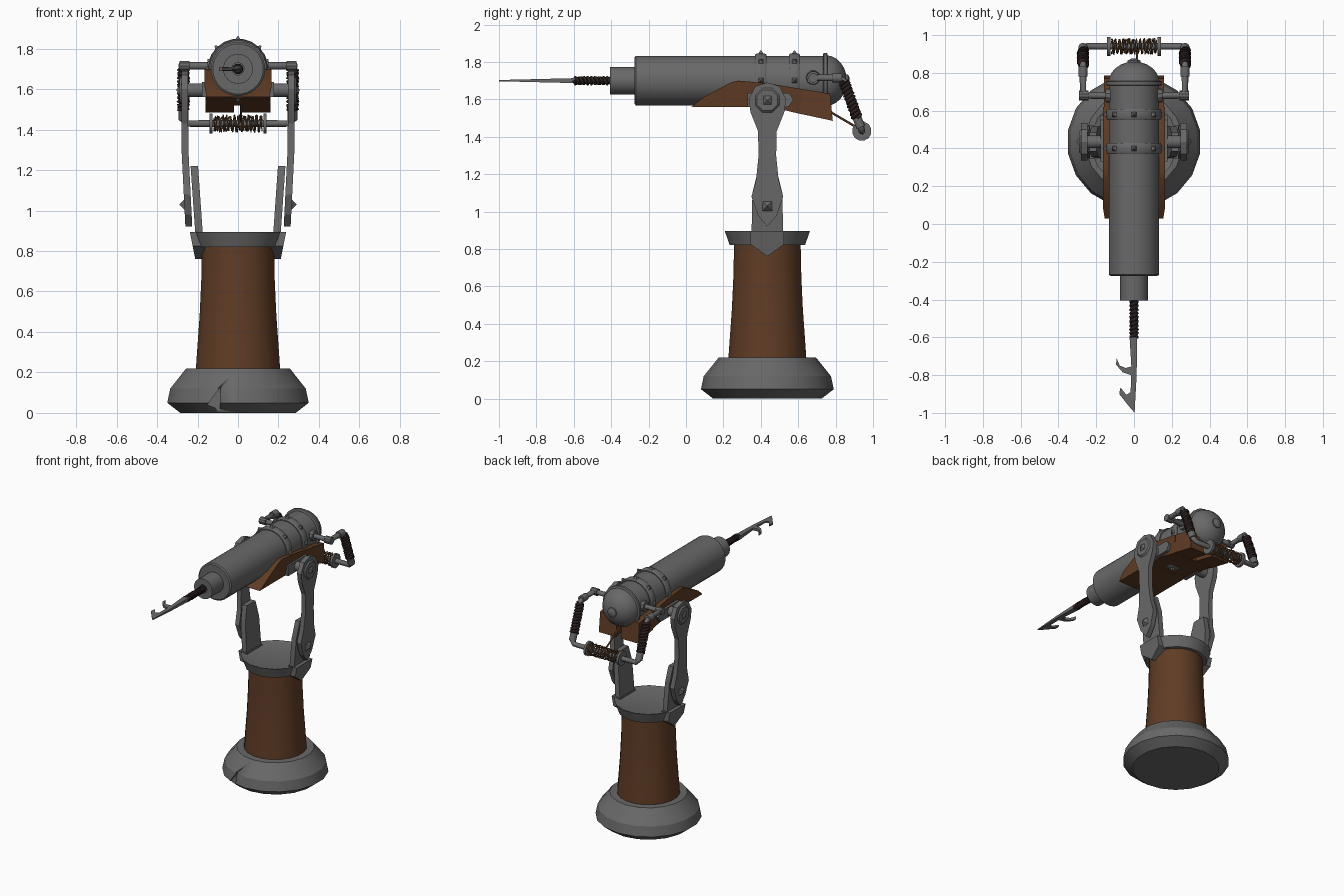
import bpy, bmesh, math, random
from mathutils import Vector, Matrix

if "Cube" in bpy.data.objects:
    bpy.data.objects.remove(bpy.data.objects["Cube"])
random.seed(4)
CY, AXIS_Z = 0.435, 1.70      # pedestal centre in y, barrel axis height


def material(name, rgb):
    m = bpy.data.materials.new(name)
    m.use_nodes = True
    m.diffuse_color = (*rgb, 1)
    m.node_tree.nodes["Principled BSDF"].inputs["Base Color"].default_value = (*rgb, 1)
    return m


METAL = material("grey metal", (0.14, 0.14, 0.14))
WOOD = material("brown wood", (0.115, 0.045, 0.018))
ROPE = material("dark rope", (0.025, 0.014, 0.014))
CORD = material("tan cord", (0.16, 0.075, 0.035))


def finish(name, bm, mat, angle=35):
    bmesh.ops.recalc_face_normals(bm, faces=bm.faces)
    me = bpy.data.meshes.new(name)
    bm.to_mesh(me)
    bm.free()
    ob = bpy.data.objects.new(name, me)
    bpy.context.collection.objects.link(ob)
    me.materials.append(mat)
    bpy.ops.object.select_all(action='DESELECT')
    bpy.context.view_layer.objects.active = ob
    ob.select_set(True)
    bpy.ops.object.shade_smooth_by_angle(angle=math.radians(angle))
    return ob


def lathe(name, profile, origin, axis, mat, sides=24, angle=35):
    """Closed solid of revolution from (radius, distance along axis) pairs."""
    bm = bmesh.new()
    rot = Vector((0, 0, 1)).rotation_difference(Vector(axis)).to_matrix().to_4x4()
    rings = [[bm.verts.new((r * math.cos(a), r * math.sin(a), h))
              for a in (math.tau * (i + 0.5) / sides for i in range(sides))]
             for r, h in profile]
    for lo, hi in zip(rings, rings[1:]):
        for i in range(sides):
            j = (i + 1) % sides
            bm.faces.new((lo[i], lo[j], hi[j], hi[i]))
    bm.faces.new(rings[0])
    bm.faces.new(rings[-1])
    bm.transform(Matrix.Translation(origin) @ rot)
    return finish(name, bm, mat, angle)


def rod(name, a, b, r, mat=METAL, sides=12):
    a, b = Vector(a), Vector(b)
    return lathe(name, [(r, 0), (r, (b - a).length)], a, (b - a).normalized(), mat, sides)


def slab(name, outline, place, low, high, mat):
    """Extrude a flat outline; place(u, v, t) gives the 3D point."""
    bm = bmesh.new()
    a, b = [[bm.verts.new(place(u, v, t)) for u, v in outline] for t in (low, high)]
    bm.faces.new(a)
    bm.faces.new(b)
    for i in range(len(a)):
        j = (i + 1) % len(a)
        bm.faces.new((a[i], a[j], b[j], b[i]))
    return finish(name, bm, mat, 20)


def wire(name, points, r, mat, res=1):
    cu = bpy.data.curves.new(name, 'CURVE')
    cu.dimensions, cu.bevel_depth, cu.bevel_resolution = '3D', r, res
    cu.use_fill_caps = True
    sp = cu.splines.new('POLY')
    sp.points.add(len(points) - 1)
    for p, co in zip(sp.points, points):
        p.co = (*co, 1)
    ob = bpy.data.objects.new(name, cu)
    bpy.context.collection.objects.link(ob)
    cu.materials.append(mat)
    bpy.ops.object.select_all(action='DESELECT')
    bpy.context.view_layer.objects.active = ob
    ob.select_set(True)
    bpy.ops.object.convert(target='MESH')
    return ob


def coil(name, a, b, r, turns, thick, mat, phase=0.0, wobble=0.0):
    a, b = Vector(a), Vector(b)
    rot = Vector((0, 0, 1)).rotation_difference(b - a).to_matrix()
    n, pts = int(abs(turns) * 10), []
    for i in range(n + 1):
        t = phase + math.tau * turns * i / n
        q = r + random.uniform(-wobble, wobble)
        pts.append(a.lerp(b, i / n) + rot @ Vector((q * math.cos(t), q * math.sin(t), 0)))
    return wire(name, pts, thick, mat, 0)


def rope(name, a, b, r):
    rod(name, a, b, r * 0.8, ROPE, 10)
    for k in range(2):
        coil(name + "_strand", a, b, r * 0.75, 5, r * 0.4, ROPE, k * math.pi)


# Pedestal: chipped foot, wooden column, flared collar
foot = lathe("foot", [(0.29, 0), (0.355, 0.05), (0.34, 0.12), (0.26, 0.22)],
             (0, CY, 0), (0, 0, 1), METAL, 18, 25)
chip = slab("chip_cutter", [(-0.16, 0.03), (-0.09, 0.02), (-0.085, 0.13)],
            lambda x, z, y: (x, y, z), 0, 0.135, METAL)
cut = foot.modifiers.new("chip", 'BOOLEAN')
cut.object = chip
bpy.context.view_layer.objects.active = foot
bpy.ops.object.modifier_apply(modifier="chip")
bpy.data.objects.remove(chip)
lathe("column", [(0.212, 0.2), (0.205, 0.3), (0.192, 0.48), (0.184, 0.65), (0.18, 0.83)],
      (0, CY, 0), (0, 0, 1), WOOD, 20)
lathe("collar", [(0.205, 0.82), (0.232, 0.895), (0.2, 0.885)], (0, CY, 0), (0, 0, 1), METAL, 16, 25)

# Fork on both sides: collar tab, lower arm, upper arm, pivot and bolts
TAB = [(-0.09, 0.825), (0, 0.76), (0.09, 0.825), (0.09, 0.895), (-0.09, 0.895)]
LOWER = [(-0.085, 0.86), (0.085, 0.86), (0.08, 1.1), (0.05, 1.22), (-0.05, 1.22), (-0.08, 1.1)]
HALF = [(0.05, 0.98), (0.085, 1.08), (0.06, 1.17), (0.047, 1.3), (0.05, 1.43), (0.09, 1.53),
        (0.1, 1.6), (0.065, 1.67)]
UPPER = [(0, 0.92)] + HALF + [(0, 1.69)] + [(-y, z) for y, z in reversed(HALF)]
for s, side in ((1, "left"), (-1, "right")):
    slab(side + "_collar_tab", TAB,
         lambda y, z, t: (s * (t + 0.2 * (z - 0.89)), CY + y, z), 0.17, 0.237, METAL)
    slab(side + "_lower_arm", LOWER,
         lambda y, z, t: (s * (t + 0.07 * (z - 0.9)), CY + y, z), 0.175, 0.212, METAL)
    slab(side + "_upper_arm", UPPER,
         lambda y, z, t: (s * (t + 0.02 * min(1, (z - 0.92) / 0.4)), CY + y, z),
         0.226, 0.26, METAL)
    lathe(side + "_elbow_bolt", [(0.05, 0), (0.002, 0.035)], (s * 0.255, CY, 1.03),
          (s, 0, 0), METAL, 4)
    rod(side + "_pivot_pin", (s * 0.14, CY, 1.595), (s * 0.26, CY, 1.595), 0.035)
    lathe(side + "_pivot_disc", [(0.075, 0), (0.06, 0.015)], (s * 0.275, CY, 1.595),
          (s, 0, 0), METAL, 8)
    lathe(side + "_pivot_bolt", [(0.04, 0), (0.002, 0.02)], (s * 0.285, CY, 1.595),
          (s, 0, 0), METAL, 4)
    slab(side + "_cradle_plate",
         [(0.33, 1.56), (0.55, 1.56), (0.575, 1.6), (0.55, 1.635), (0.33, 1.635)],
         lambda y, z, t: (s * t, y, z), 0.15, 0.178, METAL)

# Wooden cradle with a split tail
slab("cradle", [(0.03, 1.56), (0.09, 1.61), (0.24, 1.69), (0.28, 1.7), (0.44, 1.685), (0.62, 1.655),
                (0.62, 1.52), (0.45, 1.56)],
     lambda y, z, x: (x * (0.94 if z < 1.6 else 1), y, z), -0.165, 0.165, WOOD)
for s, side in ((1, "left"), (-1, "right")):
    slab(side + "_cradle_tail", [(0.61, 1.523), (0.61, 1.657), (0.77, 1.63), (0.785, 1.485)],
         lambda y, z, x: (s * x, y, z), 0.02, 0.16, WOOD)

# Barrel, muzzle, rear dome, bands with studs
O, Y = (0, 0, AXIS_Z), (0, 1, 0)
lathe("barrel", [(0.125, -0.275), (0.134, -0.268), (0.134, 0.74)], O, Y, METAL, 24)
lathe("muzzle", [(0.03, -0.385), (0.03, -0.405), (0.074, -0.405), (0.074, -0.26)], O, Y, METAL, 20)
dome = [(0.138 * math.cos(a), 0.745 + 0.115 * math.sin(a))
        for a in (math.pi / 2 * i / 6 for i in range(6))]
lathe("rear_dome", dome + [(0.012, 0.86)], O, Y, METAL, 20)
lathe("dome_knob", [(0.035, 0.84), (0.035, 0.865), (0.015, 0.875)], O, Y, METAL, 12)
for y, r, w in ((0.40, 0.147, 0.03), (0.58, 0.147, 0.03), (0.745, 0.15, 0.012)):
    lathe("barrel_band", [(r - 0.006, y - w), (r, y - w * 0.7), (r, y + w * 0.7), (r - 0.006, y + w)],
          O, Y, METAL, 20)
for y in (0.40, 0.58):
    for k in range(8):
        a = math.tau * k / 8
        d = Vector((math.cos(a), 0, math.sin(a)))
        lathe("band_stud", [(0.02, 0), (0.003, 0.018)], d * 0.144 + Vector((0, y, AXIS_Z)),
              d, METAL, 4)

# Harpoon: rope-bound shaft and a flat barbed blade
rope("harpoon_binding", (0, -0.6, AXIS_Z), (0, -0.39, AXIS_Z), 0.023)
slab("harpoon_blade",
     [(0.017, -0.59), (0.014, -0.8), (0.003, -1.0), (-0.035, -0.955), (-0.078, -0.9),
      (-0.072, -0.865), (-0.04, -0.905), (-0.018, -0.89), (-0.015, -0.8), (-0.06, -0.785),
      (-0.095, -0.745), (-0.092, -0.71), (-0.075, -0.75), (-0.045, -0.762), (-0.014, -0.755),
      (-0.024, -0.59)],
     lambda x, y, t: (x, y, AXIS_Z + t * (0.25 + 1.9 * (y + 1))), -0.013, 0.013, METAL)

# Rear handle: bent pipes, rope grips and crossbar
BAR_Y, BAR_Z = 0.94, 1.43
for s, side in ((1, "left"), (-1, "right")):
    wire(side + "_handle_pipe",
         [(s * 0.12, 0.68, 1.715), (s * 0.25, 0.68, 1.715), (s * 0.27, 0.70, 1.715),
          (s * 0.27, 0.82, 1.715), (s * 0.27, 0.85, 1.69)], 0.018, METAL, 2)
    lathe(side + "_pipe_flange", [(0.04, 0), (0.035, 0.025)], (s * 0.125, 0.68, 1.715),
          (s, 0, 0), METAL, 10)
    lathe(side + "_pipe_elbow", [(0.026, 0), (0.026, 0.05)], (s * 0.24, 0.68, 1.715),
          (s, 0, 0), METAL, 10)
    rod(side + "_pipe_sleeve", (s * 0.27, 0.78, 1.715), (s * 0.27, 0.835, 1.715), 0.025)
    rope(side + "_grip", (s * 0.27, 0.845, 1.695), (s * 0.27, 0.915, 1.5), 0.029)
    wire(side + "_handle_end",
         [(s * 0.27, 0.91, 1.51), (s * 0.27, 0.935, 1.45), (s * 0.25, BAR_Y, BAR_Z),
          (s * 0.12, BAR_Y, BAR_Z)], 0.018, METAL, 2)
    rod(side + "_handle_sleeve", (s * 0.27, 0.915, 1.5), (s * 0.27, 0.935, 1.45), 0.025)
    rod(side + "_spool_flange", (s * 0.125, BAR_Y, BAR_Z), (s * 0.142, BAR_Y, BAR_Z), 0.052,
        METAL, 12)

# Cord spool and the line running to the cradle
rod("spool_core", (-0.13, BAR_Y, BAR_Z), (0.13, BAR_Y, BAR_Z), 0.018)
for k, turns in enumerate((13, -11, 9)):
    coil("spool_cord", (-0.12, BAR_Y, BAR_Z), (0.12, BAR_Y, BAR_Z), 0.038, turns, 0.003, CORD,
         k * 2.0, 0.006)
rod("cord_line", (0.015, 0.70, 1.575), (0.015, BAR_Y - 0.01, BAR_Z + 0.01), 0.006, CORD, 6)
